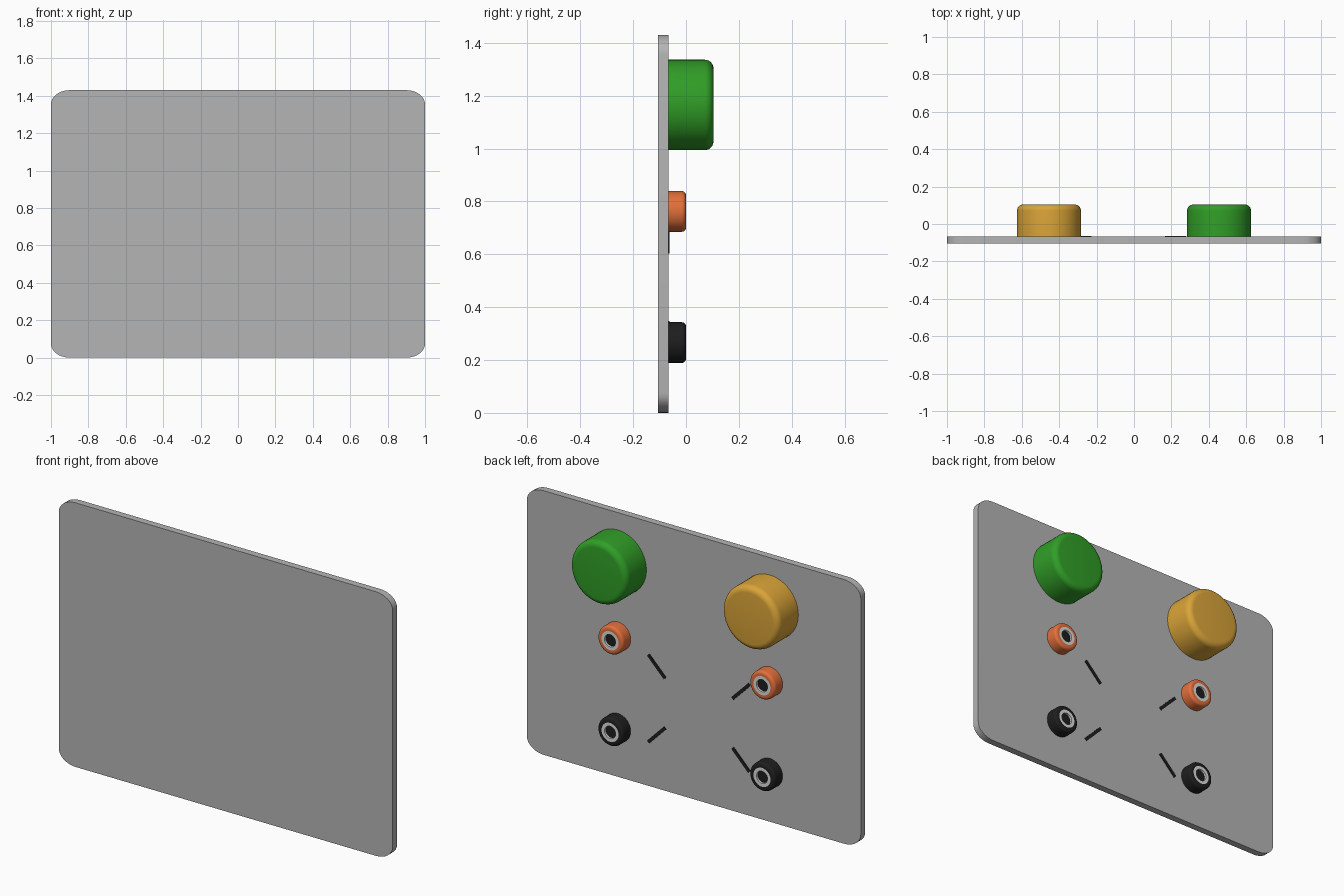
import bpy, bmesh, math
from mathutils import Matrix, Vector

if "Cube" in bpy.data.objects:
    bpy.data.objects.remove(bpy.data.objects["Cube"])

BACK, FACE = -0.105, -0.067      # plate surfaces along y


def material(name, rgb):
    m = bpy.data.materials.new(name)
    m.diffuse_color = (*rgb, 1)
    m.use_nodes = True
    m.node_tree.nodes["Principled BSDF"].inputs["Base Color"].default_value = m.diffuse_color
    return m


GREY = material("plate grey", (0.46, 0.46, 0.46))
SILVER = material("silver", (0.72, 0.72, 0.72))
GREEN = material("green", (0.03, 0.34, 0.02))
GOLD = material("gold", (0.70, 0.37, 0.04))
ORANGE = material("orange", (0.76, 0.16, 0.045))
BLACK = material("black", (0.013, 0.013, 0.013))


def finish(name, bm, mats, smooth=True):
    bmesh.ops.recalc_face_normals(bm, faces=bm.faces)
    me = bpy.data.meshes.new(name)
    bm.to_mesh(me)
    bm.free()
    for m in mats:
        me.materials.append(m)
    ob = bpy.data.objects.new(name, me)
    bpy.context.collection.objects.link(ob)
    if smooth:
        bpy.ops.object.select_all(action='DESELECT')
        ob.select_set(True)
        bpy.context.view_layer.objects.active = ob
        bpy.ops.object.shade_smooth_by_angle(angle=math.radians(35))
    return ob


def lathe(name, x, z, profile, mats, mat_ids=None, n=48):
    """Revolve (radius, y) points about the y axis; closes both ends."""
    bm = bmesh.new()
    rings = [[bm.verts.new((x + r * math.cos(2 * math.pi * i / n), y,
                            z + r * math.sin(2 * math.pi * i / n))) for i in range(n)]
             for r, y in profile]
    for k in range(len(rings) - 1):
        a, b = rings[k], rings[k + 1]
        for i in range(n):
            j = (i + 1) % n
            f = bm.faces.new((a[i], a[j], b[j], b[i]))
            f.material_index = mat_ids[k] if mat_ids else 0
    bm.faces.new(rings[0])
    end = bm.faces.new(rings[-1])
    end.material_index = mat_ids[-1] if mat_ids else 0
    return finish(name, bm, mats)


def rounded(r, y, b, steps=6):
    """Quarter-round outer edge for a lathe profile."""
    return [(r - b + b * math.cos(t), y - b + b * math.sin(t))
            for t in (math.pi / 2 * i / steps for i in range(steps + 1))]


# Plate with slightly elliptical rounded corners
bm = bmesh.new()
rx, rz, height = 0.10, 0.075, 1.43
outline = []
for q, (sx, sz) in enumerate(((1, 1), (-1, 1), (-1, -1), (1, -1))):
    for i in range(9):
        t = math.pi / 2 * (q + i / 8)
        outline.append(bm.verts.new((sx * (1 - rx) + rx * math.cos(t), BACK,
                                     height / 2 + sz * (height / 2 - rz) + rz * math.sin(t))))
face = bm.faces.new(outline)
ext = bmesh.ops.extrude_face_region(bm, geom=[face], use_keep_orig=True)
bmesh.ops.translate(bm, vec=(0, FACE - BACK, 0),
                    verts=[v for v in ext["geom"] if isinstance(v, bmesh.types.BMVert)])
finish("panel_plate", bm, [GREY])

for side, s, colour in (("right", 1, GREEN), ("left", -1, GOLD)):
    x = 0.455 * s
    # Large round cap
    lathe("cap_" + side, x, 1.165, [(0.171, FACE - 0.005)] + rounded(0.171, 0.104, 0.033), [colour])
    # Upper and lower sockets: collar, silver ring, dark hole
    for level, z, col in (("upper", 0.762, ORANGE), ("lower", 0.266, BLACK)):
        edge = rounded(0.077, 0.0, 0.016)
        prof = [(0.077, FACE - 0.005)] + edge + [(0.051, 0.0), (0.033, 0.0), (0.033, -0.012)]
        ids = [0] * (len(edge) + 1) + [1, 1, 2]
        lathe(f"socket_{level}_{side}", x, z, prof, [col, SILVER, BLACK], ids)

# Four thin diagonal marks around an off-centre point
for sx in (1, -1):
    for name, z0, z1 in (("upper", 0.609, 0.711), ("lower", 0.341, 0.238)):
        p = Vector((-0.031 + sx * 0.202, FACE, z0))
        q = Vector((-0.031 + sx * 0.303, FACE, z1))
        d = q - p
        bm = bmesh.new()
        m = (Matrix.Translation((p + q) / 2) @ Matrix.Rotation(-math.atan2(d.z, d.x), 4, 'Y')
             @ Matrix.Diagonal((d.length, 0.008, 0.018, 1)))
        bmesh.ops.create_cube(bm, size=1, matrix=m)
        finish(f"mark_{name}_{'right' if sx > 0 else 'left'}", bm, [BLACK], False)
